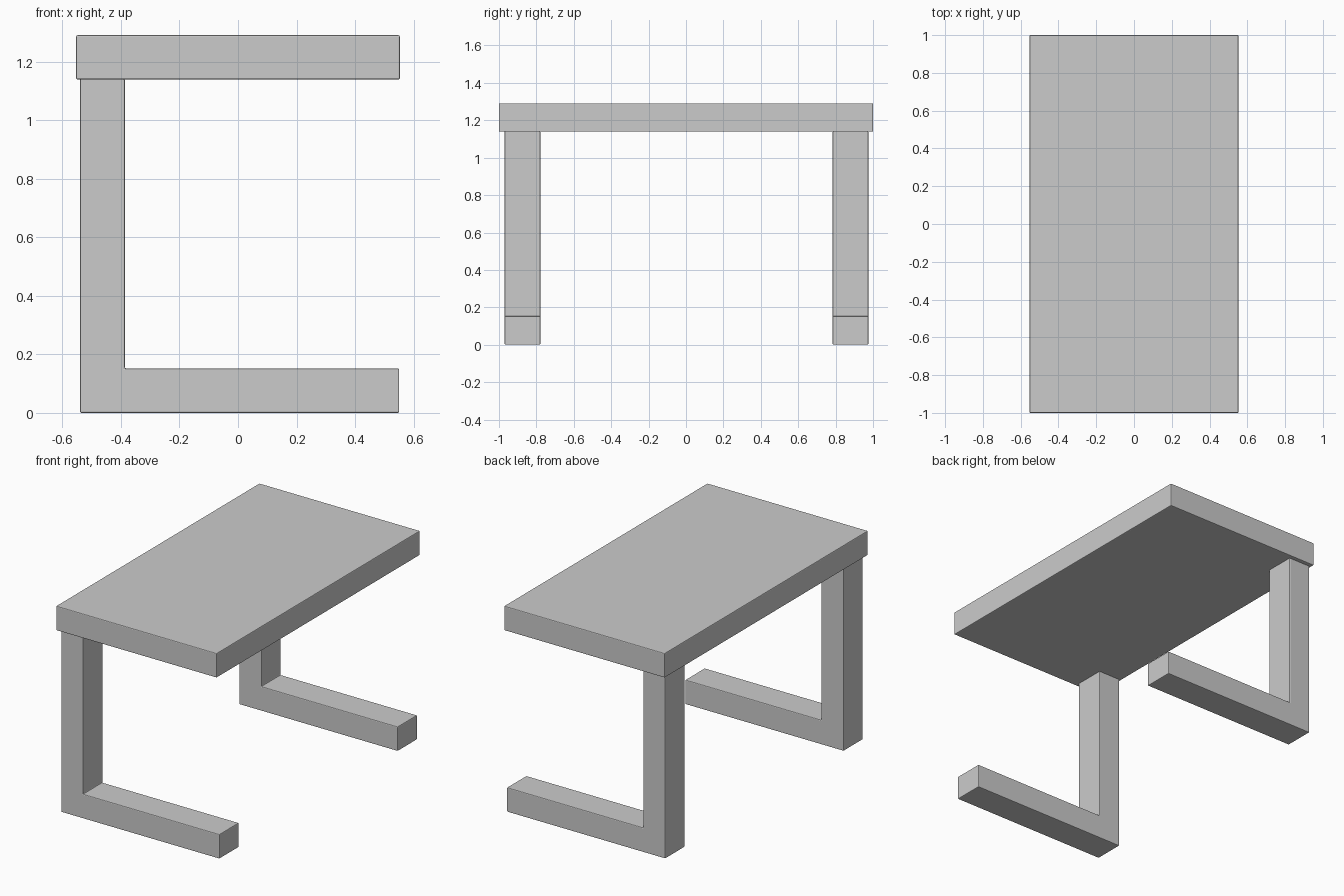
import bpy
import bmesh

if "Cube" in bpy.data.objects:
    bpy.data.objects.remove(bpy.data.objects["Cube"])


def finish(name, bm):
    """Turn a bmesh into an object with slightly softened edges."""
    bmesh.ops.recalc_face_normals(bm, faces=bm.faces)
    mesh = bpy.data.meshes.new(name)
    bm.to_mesh(mesh)
    bm.free()
    obj = bpy.data.objects.new(name, mesh)
    bpy.context.collection.objects.link(obj)
    bevel = obj.modifiers.new("soft_edges", 'BEVEL')
    bevel.width = 0.005
    bevel.segments = 2
    return obj


def extruded_profile(name, points, y0, y1):
    """Extrude an x-z outline from y0 to y1."""
    bm = bmesh.new()
    face = bm.faces.new([bm.verts.new((x, y0, z)) for x, z in points])
    result = bmesh.ops.extrude_face_region(bm, geom=[face])
    verts = [v for v in result["geom"] if isinstance(v, bmesh.types.BMVert)]
    bmesh.ops.translate(bm, verts=verts, vec=(0, y1 - y0, 0))
    return finish(name, bm)


# Table top slab
extruded_profile("table_top",
                 [(-0.553, 1.139), (0.553, 1.139), (0.553, 1.291), (-0.553, 1.291)],
                 -1.0, 1.0)

# L-shaped legs: rear upright joined to a long foot
leg_outline = [(-0.54, 0.0), (0.551, 0.0), (0.551, 0.152),
               (-0.387, 0.152), (-0.387, 1.142), (-0.54, 1.142)]
for name, y0, y1 in (("front_leg", -0.97, -0.779), ("back_leg", 0.784, 0.975)):
    extruded_profile(name, leg_outline, y0, y1)
